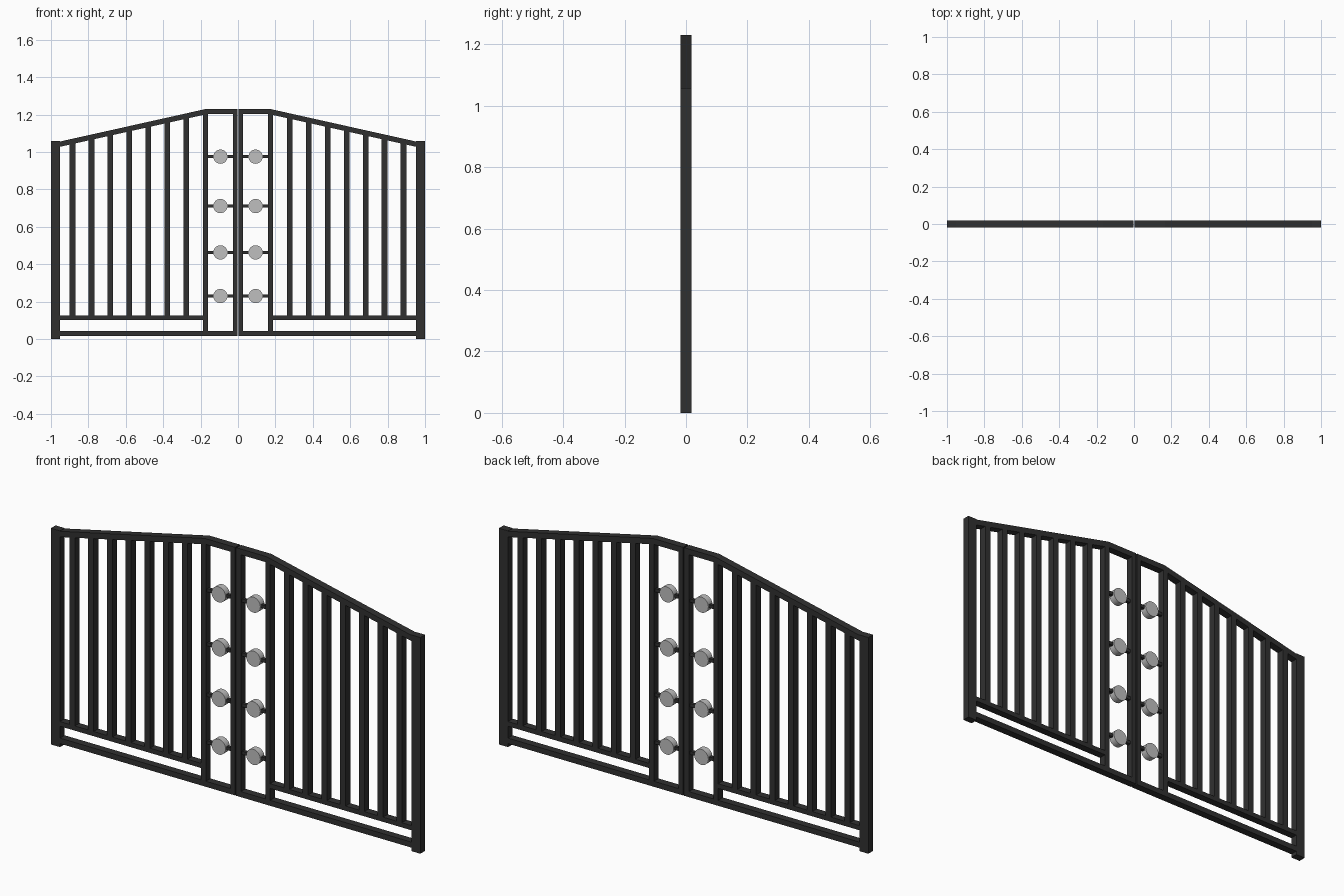
import bpy, bmesh, math

if "Cube" in bpy.data.objects:
    bpy.data.objects.remove(bpy.data.objects["Cube"])

D = 0.018  # half depth of the frame


def material(name, value):
    m = bpy.data.materials.new(name)
    m.diffuse_color = (value, value, value, 1)
    m.use_nodes = True
    m.node_tree.nodes["Principled BSDF"].inputs["Base Color"].default_value = m.diffuse_color
    return m


dark = material("dark iron", 0.03)
grey = material("light grey metal", 0.52)


def finish(bm, name, mat):
    bmesh.ops.recalc_face_normals(bm, faces=bm.faces)
    me = bpy.data.meshes.new(name)
    bm.to_mesh(me)
    bm.free()
    me.materials.append(mat)
    ob = bpy.data.objects.new(name, me)
    bpy.context.collection.objects.link(ob)
    return ob


def plate(name, pts, s, half=D, mat=dark):
    """Extrude an x/z outline through the depth; s mirrors x."""
    bm = bmesh.new()
    f = bm.faces.new([bm.verts.new((s * x, -half, z)) for x, z in pts])
    r = bmesh.ops.extrude_face_region(bm, geom=[f])
    vs = [v for v in r["geom"] if isinstance(v, bmesh.types.BMVert)]
    bmesh.ops.translate(bm, verts=vs, vec=(0, 2 * half, 0))
    return finish(bm, name, mat)


def bar(name, x0, x1, z0, z1, s, half=D):
    return plate(name, [(x0, z0), (x1, z0), (x1, z1), (x0, z1)], s, half)


def top_z(x):
    """Underside height of the sloping top rail."""
    return 1.203 - max(0, x - 0.163) * 0.222


for s, side in ((-1, "left"), (1, "right")):
    # Outer post and frame
    bar(side + "_hinge_post", 0.951, 1.0, 0, 1.058, s)
    bar(side + "_meeting_stile", 0.003, 0.028, 0.017, 1.21, s)
    bar(side + "_panel_stile", 0.161, 0.187, 0.04, 1.205, s)
    bar(side + "_bottom_rail", 0.003, 0.955, 0.017, 0.044, s)
    bar(side + "_lower_rail", 0.185, 0.955, 0.102, 0.125, s)
    # Top rail, flat in the middle then sloping to the post
    plate(side + "_top_rail", [(0.003, 1.203), (0.163, 1.203), (0.955, top_z(0.955)),
                               (0.955, top_z(0.955) + 0.028), (0.167, 1.231), (0.003, 1.231)], s)
    # Vertical balusters
    for i in range(7):
        x = 0.276 + i * 0.1015
        a, b = x - 0.015, x + 0.015
        plate(f"{side}_baluster_{i + 1}", [(a, 0.12), (b, 0.12),
              (b, top_z(b) + 0.004), (a, top_z(a) + 0.004)], s)
    # Decorative discs on short crossbars
    for i, z in enumerate((0.975, 0.711, 0.463, 0.23)):
        bar(f"{side}_crossbar_{i + 1}", 0.025, 0.165, z - 0.008, z + 0.008, s, 0.008)
        pts = [(0.094 + 0.038 * math.cos(t * math.tau / 32),
                z + 0.038 * math.sin(t * math.tau / 32)) for t in range(32)]
        ob = plate(f"{side}_disc_{i + 1}", pts, s, 0.016, grey)
        for p in ob.data.polygons:
            p.use_smooth = len(p.vertices) == 4
        for e in ob.data.edges:
            y = [ob.data.vertices[v].co.y for v in e.vertices]
            e.use_edge_sharp = abs(y[0] - y[1]) < 1e-5
